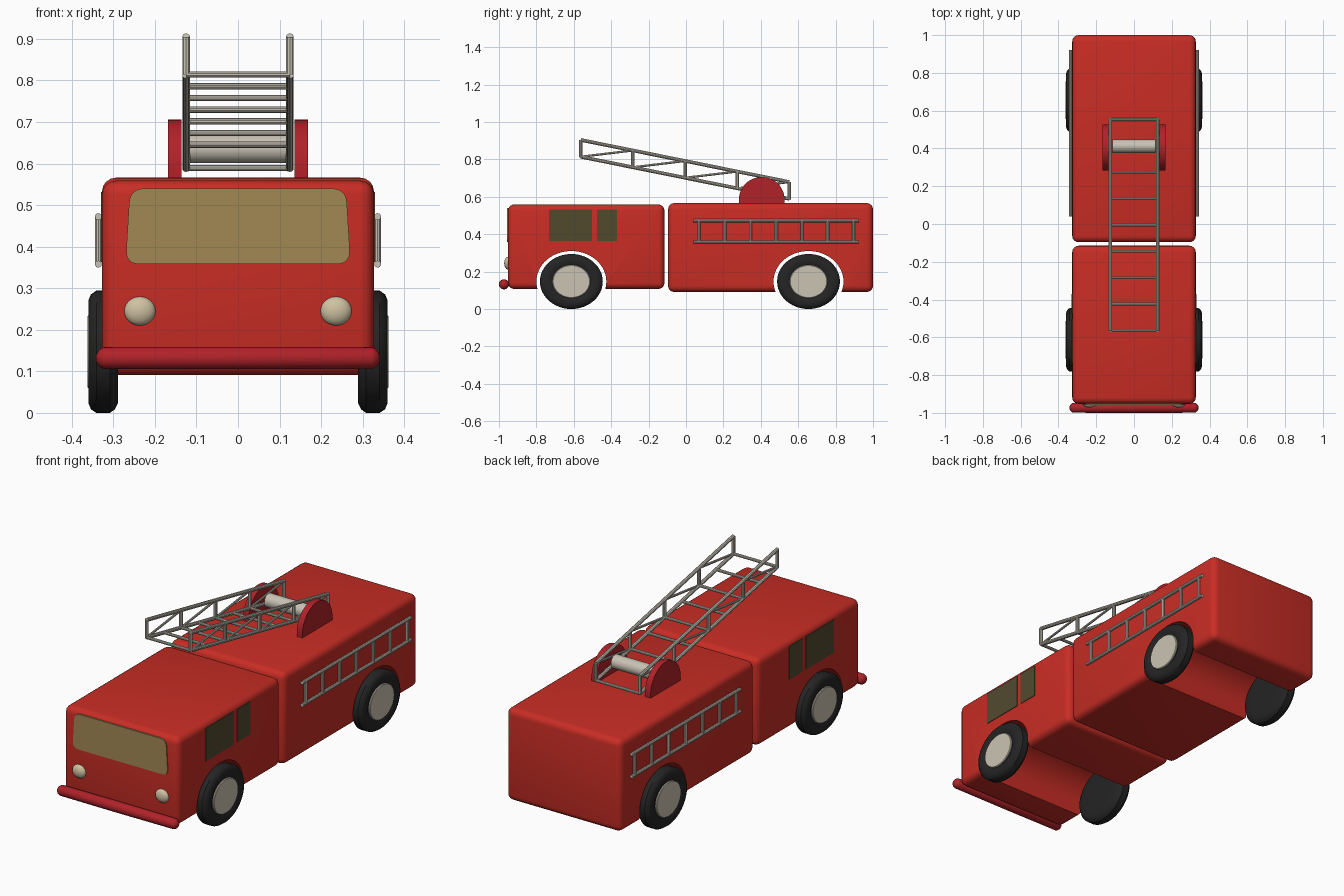
import bpy, bmesh, math
from mathutils import Vector, Matrix

if "Cube" in bpy.data.objects:
    bpy.data.objects.remove(bpy.data.objects["Cube"])


def material(name, r, g, b):
    m = bpy.data.materials.new(name)
    m.diffuse_color = (r, g, b, 1)
    m.use_nodes = True
    m.node_tree.nodes["Principled BSDF"].inputs["Base Color"].default_value = m.diffuse_color
    return m


RED = material("fire red", 0.58, 0.026, 0.018)
DARK_RED = material("crimson trim", 0.43, 0.016, 0.022)
METAL = material("pale metal", 0.58, 0.54, 0.46)
HUB = material("hub cream", 0.60, 0.55, 0.45)
LAMP = material("lamp cream", 0.62, 0.53, 0.36)
GLASS = material("amber windscreen", 0.36, 0.25, 0.09)
SIDE_GLASS = material("dark side glass", 0.085, 0.067, 0.027)
RUBBER = material("black rubber", 0.018, 0.018, 0.018)


def smooth(ob, angle=35):
    bpy.ops.object.select_all(action='DESELECT')
    ob.select_set(True)
    bpy.context.view_layer.objects.active = ob
    bpy.ops.object.shade_smooth_by_angle(angle=math.radians(angle))


def finish(name, bm, mat, shade=True):
    bmesh.ops.recalc_face_normals(bm, faces=bm.faces[:])
    me = bpy.data.meshes.new(name)
    bm.to_mesh(me)
    bm.free()
    me.materials.append(mat)
    ob = bpy.data.objects.new(name, me)
    bpy.context.collection.objects.link(ob)
    if shade:
        smooth(ob)
    return ob


def prism(name, pts, axis, lo, hi, mat, shade=True):
    """Extrude a flat outline along x (outline in y,z) or y (outline in x,z)."""
    place = (lambda p, d: (d, p[0], p[1])) if axis == 'x' else (lambda p, d: (p[0], d, p[1]))
    bm = bmesh.new()
    a = [bm.verts.new(place(p, lo)) for p in pts]
    b = [bm.verts.new(place(p, hi)) for p in pts]
    bm.faces.new(a)
    bm.faces.new(b[::-1])
    for i in range(len(pts)):
        j = (i + 1) % len(pts)
        bm.faces.new((a[i], b[i], b[j], a[j]))
    return finish(name, bm, mat, shade)


def ellipse(cy, cz, ry, rz, n=64):
    return [(cy + ry * math.cos(2 * math.pi * i / n), cz + rz * math.sin(2 * math.pi * i / n))
            for i in range(n)]


def rounded(corners, r, n=6):
    """Round the corners of a polygon."""
    out = []
    for i, c in enumerate(corners):
        c = Vector(c)
        p = c + (Vector(corners[i - 1]) - c).normalized() * r
        q = c + (Vector(corners[(i + 1) % len(corners)]) - c).normalized() * r
        for k in range(n + 1):
            t = k / n
            out.append(tuple(p * (1 - t) ** 2 + c * 2 * t * (1 - t) + q * t * t))
    return out


def rods(name, segments, r, mat, sides=10):
    """Round bars between pairs of points, in one object."""
    bm = bmesh.new()
    for a, b in segments:
        a, b = Vector(a), Vector(b)
        m = Matrix.Translation((a + b) / 2) @ (b - a).to_track_quat('Z', 'Y').to_matrix().to_4x4()
        bmesh.ops.create_cone(bm, cap_ends=True, segments=sides, radius1=r, radius2=r,
                              depth=(b - a).length, matrix=m)
    return finish(name, bm, mat)


def lathe(name, profile, sx, cy, cz, ry, rz, mat, n=48):
    """Spin (x, radius) points about the x axis; sx picks the side."""
    bm = bmesh.new()
    rings = [[bm.verts.new((sx * x, y, z)) for y, z in ellipse(cy, cz, ry * r, rz * r, n)]
             for x, r in profile]
    for a, b in zip(rings, rings[1:]):
        for i in range(n):
            j = (i + 1) % n
            bm.faces.new((a[i], a[j], b[j], b[i]))
    bm.faces.new(rings[0])
    bm.faces.new(rings[-1])
    return finish(name, bm, mat)


def body(name, y0, y1, z0, z1, axle_y):
    """Rounded box with a wheel arch cut across its full width."""
    bm = bmesh.new()
    bmesh.ops.create_cube(bm, size=1)
    for v in bm.verts:
        v.co = (v.co.x * 0.654, (y0 + y1) / 2 + v.co.y * (y1 - y0), (z0 + z1) / 2 + v.co.z * (z1 - z0))
    bmesh.ops.bevel(bm, geom=bm.edges[:], offset=0.033, segments=4, profile=0.5, affect='EDGES')
    ob = finish(name, bm, RED, False)
    cutter = prism("arch_cutter", ellipse(axle_y, AXLE_Z, 0.187, 0.163), 'x', -0.5, 0.5, RED, False)
    cutter.hide_render = True
    mod = ob.modifiers.new("arch", 'BOOLEAN')
    mod.operation = 'DIFFERENCE'
    mod.solver = 'EXACT'
    mod.object = cutter
    bpy.context.view_layer.objects.active = ob
    bpy.ops.object.modifier_apply(modifier=mod.name)
    bpy.data.objects.remove(cutter)
    smooth(ob)


AXLE_Z = 0.147
FRONT_AXLE, REAR_AXLE = -0.613, 0.655

# Cab and rear body
body("cab_body", -0.952, -0.115, 0.107, 0.559, FRONT_AXLE)
body("rear_body", -0.096, 1.0, 0.091, 0.566, REAR_AXLE)

# Wheels: tyre and hub disc
TYRE = [(0.289, 0.60), (0.289, 0.84), (0.296, 0.94), (0.308, 1.0), (0.341, 1.0),
        (0.354, 0.94), (0.360, 0.84), (0.360, 0.68), (0.354, 0.62)]
HUBCAP = [(0.330, 0.60), (0.359, 0.60), (0.362, 0.58)]
for label, y in (("front", FRONT_AXLE), ("rear", REAR_AXLE)):
    for side, sx in (("left", -1), ("right", 1)):
        lathe(f"{label}_{side}_tyre", TYRE, sx, y, AXLE_Z, 0.168, 0.147, RUBBER)
        lathe(f"{label}_{side}_hub", HUBCAP, sx, y, AXLE_Z, 0.168, 0.147, HUB)

# Windscreen
prism("windscreen", rounded([(-0.271, 0.358), (0.271, 0.358), (0.26, 0.54), (-0.26, 0.54)], 0.035),
      'y', -0.957, -0.949, GLASS, False)

# Bumper with rounded ends
bm = bmesh.new()
bmesh.ops.create_uvsphere(bm, u_segments=24, v_segments=12, radius=0.027)
for v in bm.verts:
    x, y, z = v.co
    v.co = (z + math.copysign(0.315, z) if abs(z) > 1e-5 else 0, y - 0.973, x + 0.132)
finish("bumper", bm, DARK_RED)

for side, sx in (("left", -1), ("right", 1)):
    # Headlights
    bm = bmesh.new()
    bmesh.ops.create_uvsphere(bm, u_segments=24, v_segments=12, radius=1,
                              matrix=Matrix.Translation((sx * 0.236, -0.95, 0.245))
                              @ Matrix.Diagonal((0.038, 0.022, 0.035, 1)))
    finish(f"{side}_headlight", bm, LAMP)

    # Side windows
    for label, y0, y1 in (("front", -0.732, -0.503), ("rear", -0.475, -0.37)):
        prism(f"{side}_{label}_window", [(y0, 0.363), (y1, 0.363), (y1, 0.532), (y0, 0.532)],
              'x', sx * 0.324, sx * 0.330, SIDE_GLASS, False)

    # Ladder hung on the body side
    x = sx * 0.336
    bars = [((x, 0.04, z), (x, 0.922, z)) for z in (0.358, 0.472)]
    bars += [((x, 0.07 + 0.1375 * i, 0.358), (x, 0.07 + 0.1375 * i, 0.472)) for i in range(7)]
    rods(f"{side}_side_ladder", bars, 0.0085, METAL)

    # Pivot bracket: half disc with short straight foot
    arc = [(0.405 + 0.122 * math.cos(math.pi * i / 24), 0.585 + 0.121 * math.sin(math.pi * i / 24))
           for i in range(25)]
    prism(f"{side}_pivot_bracket", [(0.527, 0.55)] + arc + [(0.283, 0.55)],
          'x', sx * 0.136, sx * 0.168, DARK_RED)

# Raised ladder: a truss on each side, with rungs between the lower rails
Y0, Y1, LIFT = -0.563, 0.553, 0.09


def rail(t, sx, up=0):
    return (sx * 0.125, Y0 + (Y1 - Y0) * t, 0.814 - 0.225 * t + up)


trusses = []
for sx in (-1, 1):
    for up in (0, LIFT):
        trusses.append((rail(0, sx, up), rail(1, sx, up)))
    trusses += [(rail(i / 4, sx), rail(i / 4, sx, LIFT)) for i in range(5)]
rods("ladder_trusses", trusses, 0.0095, METAL)
rods("ladder_braces", [(rail(i / 4, sx), rail((i + 1) / 4, sx, LIFT))
                       for sx in (-1, 1) for i in range(4)], 0.006, METAL)
rods("ladder_rungs", [(rail(i / 8, -1), rail(i / 8, 1)) for i in range(9)], 0.0075, METAL)

# Pivot drum
rods("pivot_drum", [((-0.115, 0.412, 0.636), (0.115, 0.412, 0.636))], 0.035, METAL, 28)
